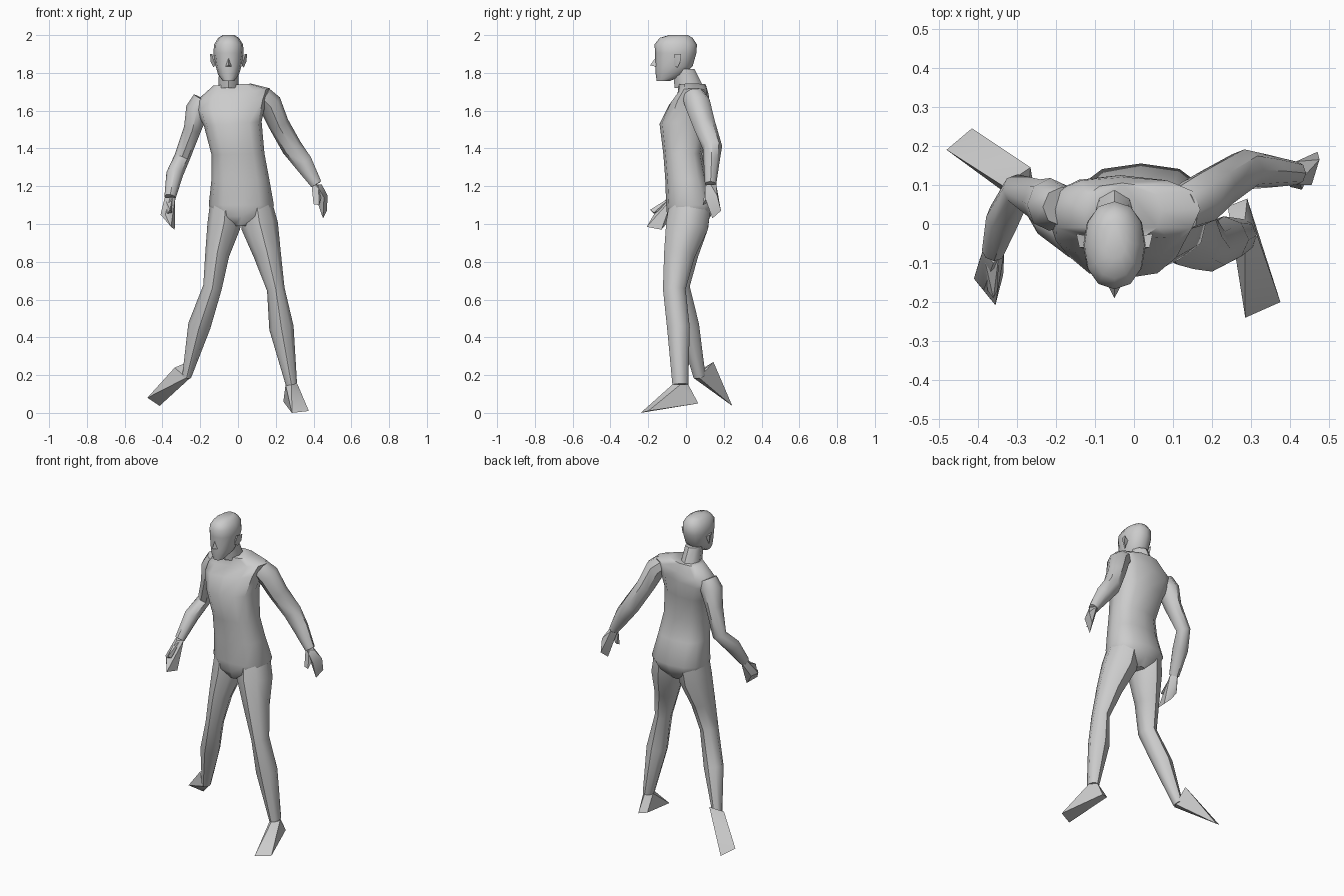
import bpy, bmesh, math
from mathutils import Vector


def finish(name, bm, angle=45):
    bmesh.ops.recalc_face_normals(bm, faces=bm.faces[:])
    mesh = bpy.data.meshes.new(name)
    bm.to_mesh(mesh)
    bm.free()
    ob = bpy.data.objects.new(name, mesh)
    bpy.context.collection.objects.link(ob)
    bpy.ops.object.select_all(action='DESELECT')
    ob.select_set(True)
    bpy.context.view_layer.objects.active = ob
    bpy.ops.object.shade_smooth_by_angle(angle=math.radians(angle))
    return ob


def skin(name, rings):
    """Bridge rings of points and cap both ends."""
    bm = bmesh.new()
    vs = [[bm.verts.new(p) for p in ring] for ring in rings]
    n = len(vs[0])
    for a, b in zip(vs, vs[1:]):
        for i in range(n):
            j = (i + 1) % n
            bm.faces.new((a[i], a[j], b[j], b[i]))
    bm.faces.new(vs[0])
    bm.faces.new(vs[-1])
    return finish(name, bm)


def spow(v, p):
    return math.copysign(abs(v) ** p, v)


def stack(name, rows, n=12, p=0.8):
    """Rows of x0, x1, y0, y1, z, sideways tilt."""
    rings = []
    for x0, x1, y0, y1, z, tilt in rows:
        ring = []
        for i in range(n):
            a = 2 * math.pi * i / n
            dx = spow(math.cos(a), p) * (x1 - x0) / 2
            dy = spow(math.sin(a), p) * (y1 - y0) / 2
            ring.append(((x0 + x1) / 2 + dx, (y0 + y1) / 2 + dy, z + tilt * dx))
        rings.append(ring)
    return skin(name, rings)


def limb(name, rows, n=8):
    """Rows of centre x, y, z and two radii, swept along the path."""
    pts = [Vector(r[:3]) for r in rows]
    rings = []
    for k, r in enumerate(rows):
        t = pts[min(k + 1, len(pts) - 1)] - pts[max(k - 1, 0)]
        q = Vector((0, 0, -1)).rotation_difference(t.normalized())
        rings.append([pts[k] + q @ Vector((r[3] * math.cos(a), r[4] * math.sin(a), 0))
                      for a in (2 * math.pi * i / n for i in range(n))])
    return skin(name, rings)


def hull(name, pts):
    bm = bmesh.new()
    for p in pts:
        bm.verts.new(p)
    bmesh.ops.convex_hull(bm, input=bm.verts[:])
    bmesh.ops.delete(bm, geom=[v for v in bm.verts if not v.link_faces], context='VERTS')
    return finish(name, bm, 35)


def ring4(x, y, z, rx, ry):
    return [(x + rx, y, z), (x - rx, y, z), (x, y + ry, z), (x, y - ry, z)]


# Torso from crotch to collar
stack("torso", [
    (-0.05, 0.07, -0.07, 0.09, 0.99, 0),
    (-0.13, 0.17, -0.10, 0.13, 1.04, 0),
    (-0.155, 0.19, -0.105, 0.155, 1.10, 0),
    (-0.14, 0.165, -0.11, 0.11, 1.24, 0),
    (-0.14, 0.14, -0.12, 0.085, 1.37, 0.03),
    (-0.18, 0.125, -0.14, 0.115, 1.53, 0.08),
    (-0.22, 0.15, -0.09, 0.125, 1.63, 0.15),
    (-0.22, 0.17, -0.045, 0.12, 1.685, 0.17),
    (-0.13, 0.07, -0.04, 0.105, 1.738, 0.05)])

# Neck
stack("neck", [(-0.105, 0.005, -0.06, 0.095, 1.72, 0),
               (-0.1, 0.0, -0.07, 0.045, 1.82, 0)], n=8, p=1)

# Head
stack("head", [
    (-0.08, -0.02, -0.155, -0.085, 1.757, 0),
    (-0.105, 0.005, -0.16, -0.01, 1.79, 0),
    (-0.118, 0.018, -0.163, 0.035, 1.835, 0),
    (-0.13, 0.03, -0.163, 0.055, 1.905, 0),
    (-0.127, 0.027, -0.167, 0.058, 1.95, 0),
    (-0.105, 0.005, -0.14, 0.035, 1.985, 0),
    (-0.08, -0.02, -0.09, 0.01, 2.0, 0)], n=12, p=0.9)
hull("nose", [(-0.05, -0.19, 1.84), (-0.068, -0.155, 1.832),
              (-0.032, -0.155, 1.832), (-0.05, -0.158, 1.885)])

# Ears, mirrored about the head centre
for side, s in (("right", -1), ("left", 1)):
    hull(side + "_ear", [(-0.05 + s * x, y, z) for x, y, z in (
        (0.07, -0.065, 1.84), (0.07, -0.06, 1.89), (0.098, -0.025, 1.9), (0.09, -0.06, 1.9),
        (0.095, -0.03, 1.86), (0.08, -0.045, 1.828), (0.07, -0.03, 1.88))])

# Arms
limb("right_arm", [
    (-0.185, 0.045, 1.66, 0.055, 0.05),
    (-0.215, 0.05, 1.605, 0.062, 0.068),
    (-0.242, 0.06, 1.50, 0.046, 0.055),
    (-0.297, 0.088, 1.35, 0.042, 0.04),
    (-0.335, 0.015, 1.265, 0.045, 0.046),
    (-0.36, -0.07, 1.14, 0.03, 0.03)])
limb("left_arm", [
    (0.125, 0.04, 1.68, 0.055, 0.06),
    (0.168, 0.06, 1.64, 0.062, 0.068),
    (0.215, 0.095, 1.53, 0.055, 0.06),
    (0.285, 0.14, 1.405, 0.055, 0.052),
    (0.345, 0.135, 1.325, 0.05, 0.042),
    (0.415, 0.13, 1.21, 0.03, 0.03)])

# Hands and thumbs
hull("right_hand", ring4(-0.36, -0.07, 1.14, 0.028, 0.03) + [
    (-0.41, -0.14, 1.05), (-0.395, -0.09, 1.045), (-0.365, -0.105, 1.0),
    (-0.335, -0.13, 0.97), (-0.355, -0.208, 0.985), (-0.385, -0.17, 1.05)])
hull("right_thumb", [(-0.345, -0.07, 1.15), (-0.385, -0.08, 1.13), (-0.36, -0.11, 1.08),
                     (-0.36, -0.19, 1.075), (-0.375, -0.17, 1.055), (-0.35, -0.17, 1.06)])
hull("left_hand", ring4(0.415, 0.13, 1.21, 0.028, 0.03) + [
    (0.475, 0.165, 1.15), (0.455, 0.1, 1.14), (0.47, 0.185, 1.07),
    (0.45, 0.14, 1.03), (0.435, 0.13, 1.09)])
hull("left_thumb", [(0.39, 0.12, 1.2), (0.425, 0.105, 1.21), (0.445, 0.12, 1.16),
                    (0.40, 0.095, 1.105), (0.43, 0.088, 1.1), (0.41, 0.11, 1.11)])

# Legs
limb("left_leg", [
    (0.1, 0.02, 1.09, 0.085, 0.11),
    (0.115, 0.005, 0.99, 0.098, 0.112),
    (0.155, -0.035, 0.84, 0.073, 0.082),
    (0.2, -0.062, 0.655, 0.047, 0.06),
    (0.23, -0.04, 0.45, 0.065, 0.06),
    (0.283, -0.03, 0.15, 0.03, 0.042)])
limb("right_leg", [
    (-0.065, 0.02, 1.09, 0.085, 0.11),
    (-0.075, 0.01, 0.99, 0.088, 0.108),
    (-0.11, -0.015, 0.84, 0.064, 0.08),
    (-0.135, -0.04, 0.665, 0.05, 0.06),
    (-0.205, 0.015, 0.46, 0.06, 0.055),
    (-0.272, 0.072, 0.19, 0.024, 0.032)])

# Feet: ankle joined to a slanted sole
hull("left_foot", ring4(0.284, -0.03, 0.15, 0.032, 0.042) + [
    (0.24, 0.045, 0.06), (0.29, 0.065, 0.05), (0.285, -0.24, 0.0), (0.375, -0.2, 0.01)])
hull("right_foot", ring4(-0.275, 0.07, 0.185, 0.022, 0.03) + [
    (-0.335, 0.097, 0.24), (-0.265, 0.145, 0.27), (-0.415, 0.245, 0.037), (-0.48, 0.19, 0.08)])
